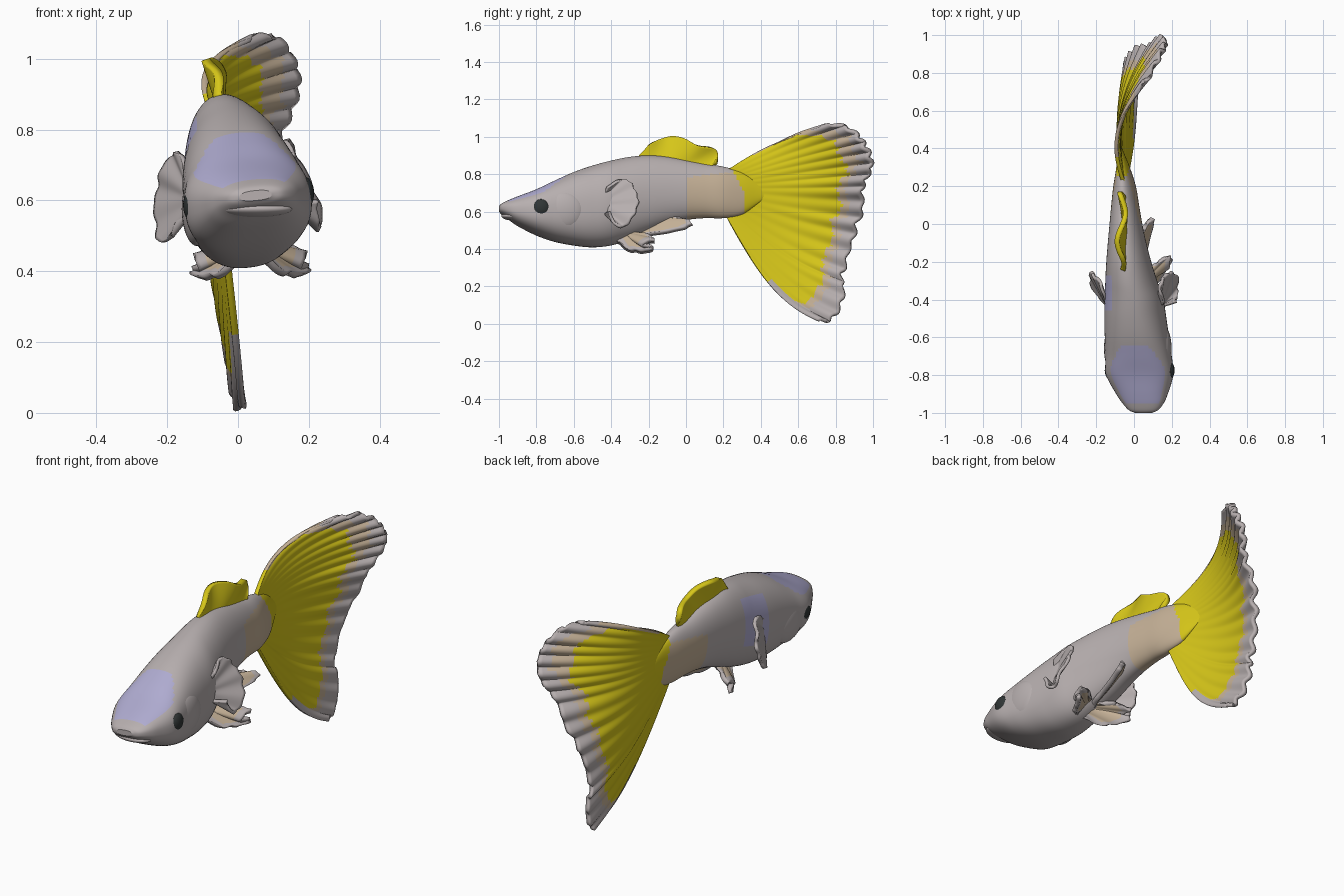
import bpy, bmesh, math
from mathutils import Vector

if "Cube" in bpy.data.objects:
    bpy.data.objects.remove(bpy.data.objects["Cube"])


def material(name, rgb):
    m = bpy.data.materials.new(name)
    m.diffuse_color = (*rgb, 1)
    m.use_nodes = True
    m.node_tree.nodes["Principled BSDF"].inputs["Base Color"].default_value = m.diffuse_color
    return m


GREY = material("warm grey", (0.48, 0.435, 0.435))
YELLOW = material("yellow", (0.69, 0.58, 0.01))
TAN = material("tan", (0.56, 0.44, 0.31))
LAVENDER = material("lavender", (0.44, 0.42, 0.65))
DARK = material("eye dark", (0.03, 0.036, 0.036))


def curve(pts, t):
    """Catmull-Rom point at t in 0..1 through points of any dimension."""
    n = len(pts) - 1
    f = min(max(t, 0), 1) * n
    i = min(int(f), n - 1)
    f -= i
    b, c = pts[i], pts[i + 1]
    a = pts[i - 1] if i > 0 else [2 * p - q for p, q in zip(b, c)]
    d = pts[i + 2] if i + 2 <= n else [2 * q - p for p, q in zip(b, c)]
    return [0.5 * (2 * q + (r - p) * f + (2 * p - 5 * q + 4 * r - s) * f * f
                   + (3 * q - p - 3 * r + s) * f ** 3) for p, q, r, s in zip(a, b, c, d)]


def grid(name, fn, nu, nv, mats, rule=None, wrap=False, thick=0):
    """Surface from fn(u, v); u may wrap round; rule(u, v) picks the colour."""
    bm = bmesh.new()
    cols = nu if wrap else nu + 1
    rows = [[bm.verts.new(fn(i / nu, j / nv)) for i in range(cols)] for j in range(nv + 1)]
    for j in range(nv):
        for i in range(nu):
            k = (i + 1) % cols
            f = bm.faces.new((rows[j][i], rows[j][k], rows[j + 1][k], rows[j + 1][i]))
            f.smooth = True
            if rule:
                f.material_index = rule((i + 0.5) / nu, (j + 0.5) / nv)
    if wrap:
        bm.faces.new(rows[0])
        bm.faces.new(rows[-1]).material_index = len(mats) - 1
    bmesh.ops.recalc_face_normals(bm, faces=bm.faces)
    me = bpy.data.meshes.new(name)
    bm.to_mesh(me)
    bm.free()
    ob = bpy.data.objects.new(name, me)
    bpy.context.collection.objects.link(ob)
    for m in mats:
        me.materials.append(m)
    if thick:
        s = ob.modifiers.new("thickness", "SOLIDIFY")
        s.thickness = thick
        s.offset = 0
    return ob


def ellipsoid(name, loc, size, mat):
    bpy.ops.mesh.primitive_uv_sphere_add(segments=32, ring_count=16, location=loc)
    ob = bpy.context.object
    ob.name = name
    ob.scale = size
    ob.data.materials.append(mat)
    for p in ob.data.polygons:
        p.use_smooth = True
    return ob


def fin(name, base, tip, mats, rule=None, ripple=0.004, folds=5, axis=(1, 0, 0), thick=0.016):
    """Ruffled fin lofted from a base line to an outer edge."""
    ax = Vector(axis)

    def fn(u, v):
        p = Vector(curve(base, u)).lerp(Vector(curve(tip, u)), v * (1 - 0.02 * math.sin(folds * 12 * u)))
        return p + ax * ripple * v * math.sin(folds * 2 * math.pi * u)
    return grid(name, fn, 70, 14, mats, rule, thick=thick)


# Body: stations of y, top z, bottom z, centre x, half width
BODY = [(-1.0, .628, .6, .05, .045), (-.985, .642, .585, .05, .078), (-.95, .659, .56, .048, .108),
        (-.9, .679, .525, .042, .136), (-.8, .717, .475, .03, .176), (-.7, .765, .44, .024, .174),
        (-.6, .81, .42, .015, .168), (-.5, .845, .41, .007, .162), (-.4, .872, .42, 0, .153),
        (-.3, .892, .45, -.015, .135), (-.2, .9, .49, -.028, .117), (-.1, .892, .53, -.037, .1),
        (0, .875, .555, -.043, .085), (.1, .855, .565, -.047, .072), (.2, .84, .565, -.05, .058),
        (.3, .81, .585, -.058, .034), (.38, .76, .64, -.07, .014), (.43, .71, .68, -.078, .003)]


def body_point(u, v):
    y, top, bot, cx, hw = curve(BODY, v)
    a = 2 * math.pi * u
    c, s = math.cos(a), math.sin(a)
    head = min(1, max(0, (-.35 - y) / .4))
    p = 2 + .35 * head if s > 0 else 2.15 + .55 * head
    x = hw * math.copysign(abs(c) ** (2 / p), c)
    z = (top - bot) / 2 * math.copysign(abs(s) ** (2 / p), s)
    return cx + x - 0.1 * z, y, (top + bot) / 2 + z + 0.1 * x


def body_colour(u, v):
    y = curve(BODY, v)[0]
    s, c = math.sin(2 * math.pi * u), math.cos(2 * math.pi * u)
    if y > .31 - .06 * max(0, s):
        return 3
    if y > 0.0 and s < .35 + 1.9 * y:
        return 2
    if -.95 < y < -.64 and s > .66 + max(0, y + .76) * 2.4:
        return 1
    if -.46 < y < -.27 and c < 0 and -.25 < s < .75:
        return 1
    return 0


grid("body", body_point, 64, 110, [GREY, LAVENDER, TAN, YELLOW], body_colour, wrap=True)

# Head details: lower lip, gill covers and eyes
ellipsoid("lower_lip", (.05, -.925, .576), (.104, .062, .024), GREY)
for side, word in ((1, "right"), (-1, "left")):
    ellipsoid(word + "_gill_cover", (.02 + side * .135, -.66, .59 + side * .014), (.044, .12, .105), GREY)
    ellipsoid(word + "_eye", (.03 + side * .157, -.775, .603 + side * .017), (.028, .047, .047), DARK)

# Tail fan: trailing edge as y, z from lower corner to upper corner
TRAIL = [(.72, .006), (.79, .02), (.84, .1), (.855, .19), (.84, .25), (.865, .31), (.88, .39),
         (.91, .46), (.92, .53), (.955, .6), (.95, .69), (.965, .76), (1.0, .83), (.995, .9),
         (.965, .96), (.93, 1.01), (.87, 1.055), (.79, 1.07), (.72, 1.055)]
# Sideways position of the trailing edge, and sideways belly of the rays
SWAY = [(x,) for x in (.012, -.02, -.04, -.025, .03, .115, .168, .13, .03)]
BELLY = [(x,) for x in (.03, -.022, -.045, -.055, -.06)]


def tail_point(u, v):
    y, z = curve(TRAIL, u)
    wave = math.sin(2 * math.pi * 17 * u + 2.5 * math.sin(9 * u))
    r = v * (1 - 0.013 * (1 + wave) * v ** 4)
    z0 = .6 + .21 * u
    bow = math.sin(math.pi * v) * (.025 * u ** 4 - .11 * (1 - u) ** 3)
    x = -.048 + (curve(SWAY, u)[0] + .048) * v ** 2.2
    x += curve(BELLY, u)[0] * math.sin(math.pi * v) + .006 * v * v * wave
    return x, .2 + (y - .2) * r, max(.001, z0 + (z - z0) * r + bow)


def tail_colour(u, v):
    lim = .83 - .25 * abs(2 * u - 1) ** 7 + .015 * math.sin(40 * u) + .015 * math.sin(137 * u)
    if u > .97 and .3 < v < .9:
        return 1
    if u < .03 and v > .45:
        return 2
    if v < lim:
        return 0
    return 1 if v < lim + (.11 if u > .7 else .06) else 2


grid("tail_fin", tail_point, 190, 44, [YELLOW, TAN, GREY], tail_colour, thick=.02)

# Dorsal fin
fin("dorsal_fin", [(-.055, -.25, .87), (-.05, -.05, .87), (-.055, .13, .83)],
    [(-.06, -.245, .9), (-.065, -.2, .955), (-.08, -.14, .985), (-.08, -.08, 1.0), (-.06, 0, .985),
     (-.055, .07, .953), (-.07, .15, .935), (-.065, .172, .9), (-.055, .16, .86)],
    [YELLOW], ripple=.01, folds=2, thick=.026)

# Paired pectoral and pelvic fins
PECTORAL = [(.15, -.42, .73), (.165, -.35, .77), (.185, -.3, .76), (.215, -.27, .71), (.226, -.255, .65),
            (.23, -.28, .58), (.22, -.33, .52), (.19, -.38, .535), (.15, -.41, .6)]
PELVIC = [(.06, -.37, .44), (.12, -.31, .4), (.16, -.25, .388), (.2, -.18, .402), (.18, -.23, .425),
          (.19, -.17, .45), (.13, -.2, .47), (.06, -.25, .48)]
for side, word in ((1, "right"), (-1, "left")):
    dz = 0 if side > 0 else -.035

    def pec(pts):
        # the right fin leans out at its lower edge
        return [(min(.228, .14 + (.77 - z) * .5) if side > 0 and len(pts) > 2 else side * x, y, z + dz)
                for x, y, z in pts]

    def pel(pts):
        return [(x if side > 0 else .07 - x, y, z + dz * .2) for x, y, z in pts]
    fin(word + "_pectoral_fin", pec([(.135, -.44, .69), (.135, -.44, .59)]), pec(PECTORAL), [GREY])
    fin(word + "_pelvic_fin", pel([(.05, -.36, .46), (.05, -.28, .485)]), pel(PELVIC), [TAN, GREY],
        lambda u, v: int(v > .78 or u < .2), axis=(0, 0, 1), thick=.022)

# Anal fin, swept to the right
fin("anal_fin", [(0, -.28, .5), (0, -.1, .57)],
    [(.02, -.29, .46), (.05, -.2, .475), (.08, -.05, .5), (.1, .02, .525), (.08, .02, .548), (.04, -.06, .56)],
    [TAN, GREY], lambda u, v: int(v > .85), ripple=.003, folds=3, thick=.026)
